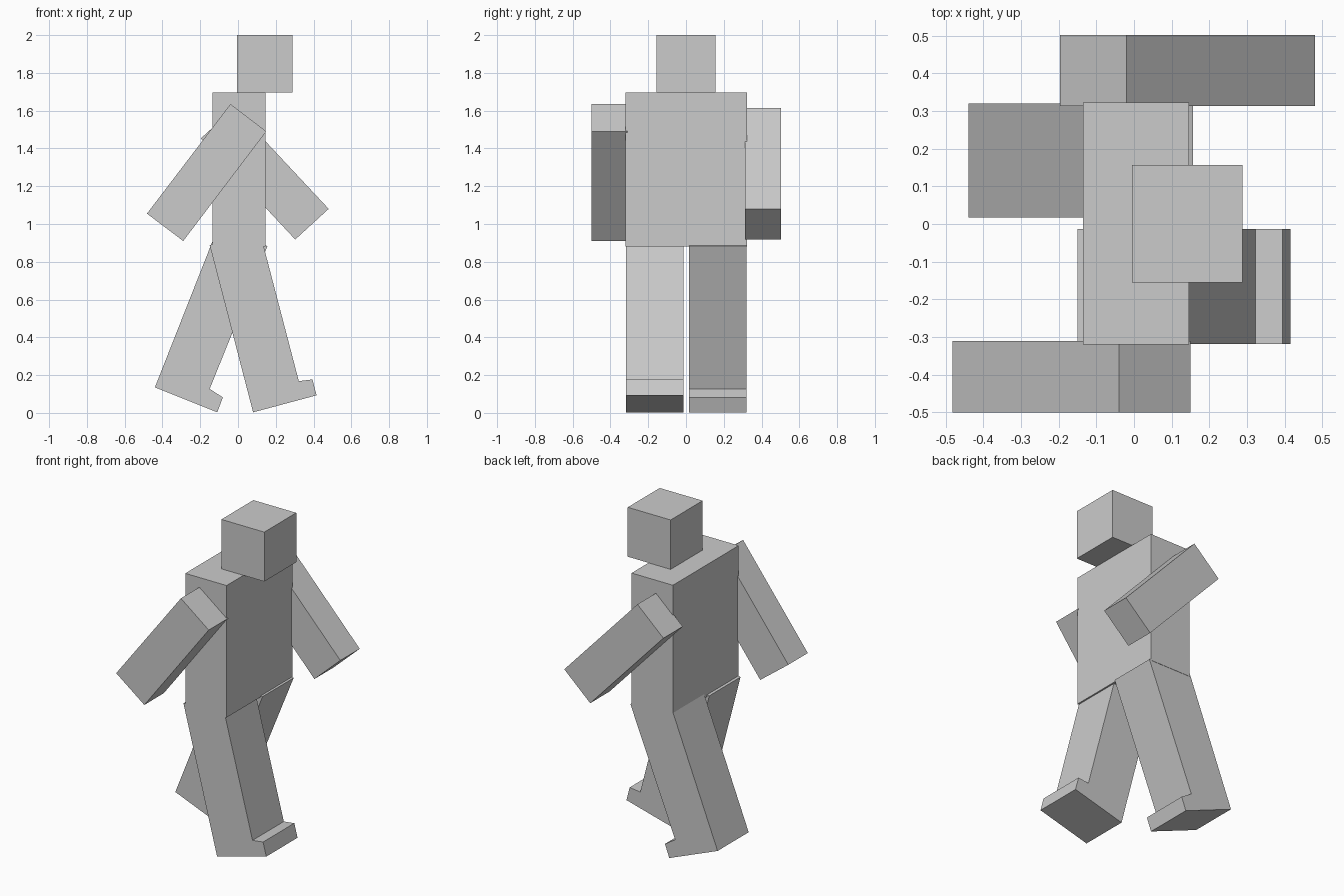
import bpy, bmesh

if "Cube" in bpy.data.objects:
    bpy.data.objects.remove(bpy.data.objects["Cube"])

grey = bpy.data.materials.new("plain grey")
grey.diffuse_color = (0.6, 0.6, 0.6, 1)
grey.use_nodes = True
grey.node_tree.nodes["Principled BSDF"].inputs["Base Color"].default_value = grey.diffuse_color


def extrude_profile(name, profile, y0, y1):
    """Extrude a side profile of (x, z) points from y0 to y1."""
    bm = bmesh.new()
    face = bm.faces.new([bm.verts.new((x, y0, z)) for x, z in profile])
    ext = bmesh.ops.extrude_face_region(bm, geom=[face])
    verts = [v for v in ext["geom"] if isinstance(v, bmesh.types.BMVert)]
    bmesh.ops.translate(bm, verts=verts, vec=(0, y1 - y0, 0))
    bmesh.ops.recalc_face_normals(bm, faces=bm.faces)
    mesh = bpy.data.meshes.new(name)
    bm.to_mesh(mesh)
    bm.free()
    mesh.materials.append(grey)
    obj = bpy.data.objects.new(name, mesh)
    bpy.context.collection.objects.link(obj)
    return obj


def rect(x0, x1, z0, z1):
    return [(x0, z0), (x1, z0), (x1, z1), (x0, z1)]


# Head and torso blocks
extrude_profile("head", rect(-0.005, 0.288, 1.695, 2.0), -0.155, 0.157)
extrude_profile("torso", rect(-0.136, 0.146, 0.88, 1.695), -0.32, 0.322)

# Arms: right one swings back, left one swings forward
extrude_profile("right_arm", [(-0.04, 1.635), (0.15, 1.49),
                              (-0.29, 0.91), (-0.482, 1.055)], -0.5, -0.31)
extrude_profile("left_arm", [(-0.02, 1.615), (-0.197, 1.453),
                             (0.303, 0.918), (0.48, 1.08)], 0.313, 0.502)

# Legs with a short toe: right one steps forward, left one trails
extrude_profile("right_leg", [(-0.15, 0.888), (0.08, 0.003), (0.416, 0.093),
                              (0.394, 0.177), (0.322, 0.168), (0.116, 0.957)],
                -0.318, -0.013)
extrude_profile("left_leg", [(-0.105, 0.985), (-0.44, 0.135), (-0.11, 0.003),
                             (-0.08, 0.082), (-0.15, 0.127), (0.156, 0.883)],
                0.017, 0.32)
